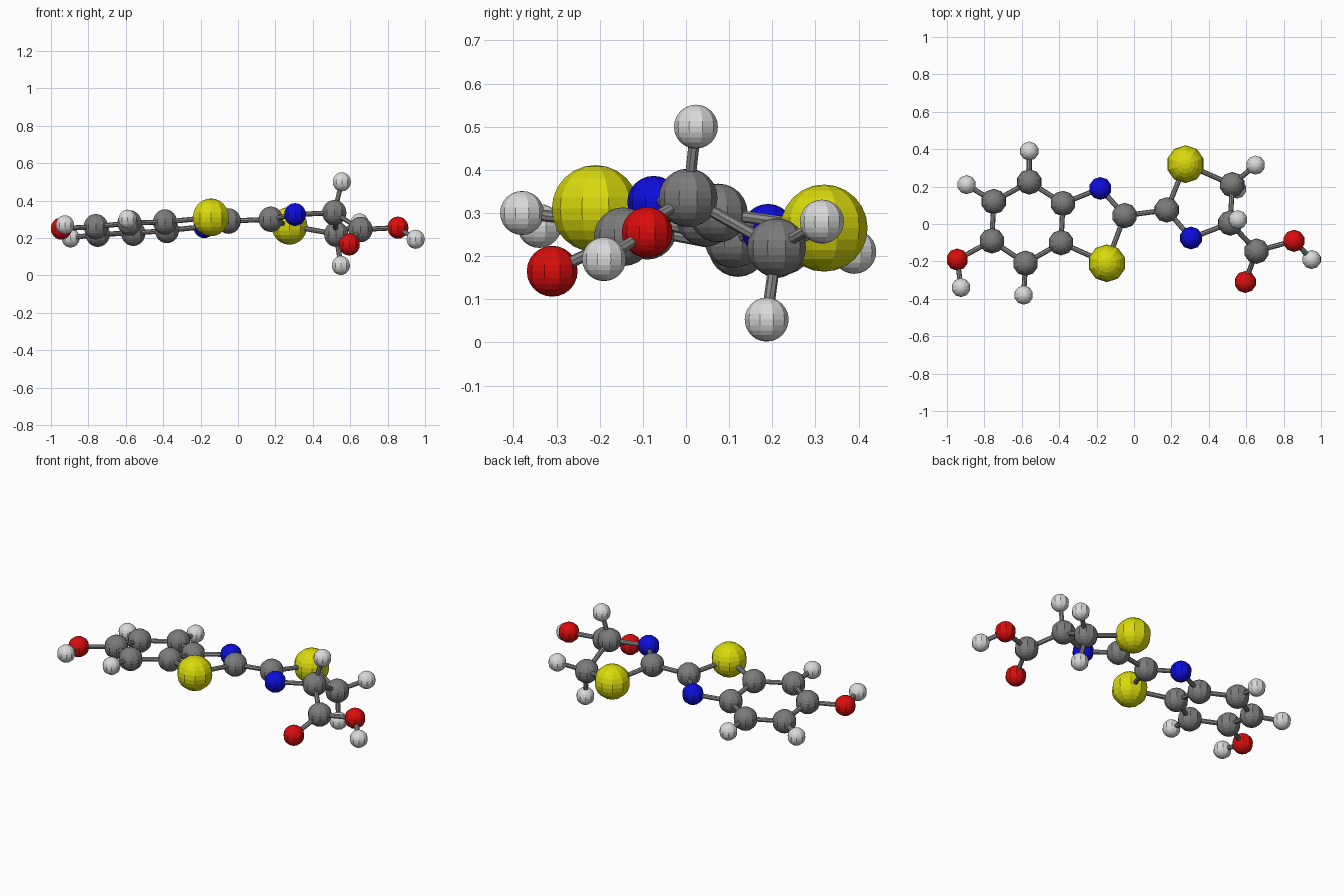
import bpy
import bmesh
from mathutils import Vector

default_cube = bpy.data.objects.get("Cube")
if default_cube:
    bpy.data.objects.remove(default_cube, do_unlink=True)


def make_material(name, colour):
    material = bpy.data.materials.new(name)
    material.use_nodes = True
    material.diffuse_color = (*colour, 1)
    shader = material.node_tree.nodes["Principled BSDF"]
    shader.inputs["Base Color"].default_value = (*colour, 1)
    return material


def add_object(name, mesh, location):
    part = bpy.data.objects.new(name, mesh)
    part.location = location
    bpy.context.collection.objects.link(part)
    return part


def sphere_mesh(name, radius, material):
    mesh = bpy.data.meshes.new(name)
    bm = bmesh.new()
    bmesh.ops.create_uvsphere(bm, u_segments=10, v_segments=12, radius=radius)
    bm.to_mesh(mesh)
    bm.free()
    mesh.materials.append(material)
    return mesh


def rod(name, start, end, radius, material):
    axis = end - start
    mesh = bpy.data.meshes.new(name)
    bm = bmesh.new()
    bmesh.ops.create_cone(bm, cap_ends=True, segments=8, radius1=radius,
                          radius2=radius, depth=axis.length)
    bm.to_mesh(mesh)
    bm.free()
    mesh.materials.append(material)
    part = add_object(name, mesh, (start + end) / 2)
    part.rotation_mode = "QUATERNION"
    part.rotation_quaternion = axis.to_track_quat("Z", "Y")


# One faceted ball mesh per element
balls = {
    "carbon": sphere_mesh("carbon_ball", 0.068, make_material("carbon grey", (0.2, 0.2, 0.2))),
    "hydrogen": sphere_mesh("hydrogen_ball", 0.051, make_material("hydrogen white", (0.7, 0.7, 0.7))),
    "oxygen": sphere_mesh("oxygen_ball", 0.059, make_material("oxygen red", (0.7, 0.004, 0.004))),
    "nitrogen": sphere_mesh("nitrogen_ball", 0.061, make_material("nitrogen blue", (0.004, 0.004, 0.7))),
    "sulfur": sphere_mesh("sulfur_ball", 0.101, make_material("sulfur yellow", (0.7, 0.7, 0.004))),
}
bond_grey = make_material("bond grey", (0.25, 0.25, 0.25))

# Atom centres, named by element and place in the molecule
atoms = {
    # six-sided ring with its hydroxyl group
    "carbon_ring_back_outer": (-0.75, 0.12, 0.22),
    "carbon_ring_back": (-0.56, 0.225, 0.225),
    "carbon_ring_back_inner": (-0.38, 0.11, 0.24),
    "carbon_ring_front_inner": (-0.39, -0.10, 0.285),
    "carbon_ring_front": (-0.58, -0.21, 0.28),
    "carbon_ring_front_outer": (-0.76, -0.09, 0.26),
    "hydrogen_ring_back_outer": (-0.895, 0.21, 0.2),
    "hydrogen_ring_back": (-0.56, 0.39, 0.21),
    "hydrogen_ring_front": (-0.59, -0.38, 0.3),
    "oxygen_hydroxyl": (-0.945, -0.19, 0.25),
    "hydrogen_hydroxyl": (-0.925, -0.34, 0.27),
    # fused five-sided ring
    "nitrogen_fused": (-0.18, 0.19, 0.26),
    "carbon_fused_tip": (-0.05, 0.045, 0.29),
    "sulfur_fused": (-0.145, -0.21, 0.31),
    # end five-sided ring
    "carbon_end_tip": (0.175, 0.075, 0.3),
    "sulfur_end": (0.275, 0.32, 0.265),
    "nitrogen_end": (0.305, -0.075, 0.325),
    "carbon_end_back": (0.525, 0.21, 0.22),
    "carbon_end_front": (0.515, 0.005, 0.335),
    "hydrogen_end_side": (0.65, 0.315, 0.28),
    "hydrogen_end_below": (0.55, 0.187, 0.053),
    "hydrogen_end_above": (0.555, 0.023, 0.5),
    # acid group
    "carbon_acid": (0.655, -0.145, 0.245),
    "oxygen_acid_front": (0.595, -0.31, 0.165),
    "oxygen_acid_side": (0.855, -0.09, 0.255),
    "hydrogen_acid": (0.95, -0.19, 0.193),
}
atoms = {name: Vector(centre) for name, centre in atoms.items()}
for name, centre in atoms.items():
    add_object(name, balls[name.split("_")[0]], centre)

# Chains of neighbouring atoms, joined by bonds
chains = [
    "carbon_ring_back_outer carbon_ring_back carbon_ring_back_inner "
    "carbon_ring_front_inner carbon_ring_front carbon_ring_front_outer carbon_ring_back_outer",
    "carbon_ring_back_outer hydrogen_ring_back_outer",
    "carbon_ring_back hydrogen_ring_back",
    "carbon_ring_front hydrogen_ring_front",
    "carbon_ring_front_outer oxygen_hydroxyl hydrogen_hydroxyl",
    "carbon_ring_back_inner nitrogen_fused carbon_fused_tip sulfur_fused carbon_ring_front_inner",
    "carbon_fused_tip carbon_end_tip",
    "carbon_end_tip sulfur_end carbon_end_back carbon_end_front nitrogen_end carbon_end_tip",
    "hydrogen_end_side carbon_end_back hydrogen_end_below",
    "hydrogen_end_above carbon_end_front carbon_acid oxygen_acid_side hydrogen_acid",
    "carbon_acid oxygen_acid_front",
]
for chain in chains:
    names = chain.split()
    for first, second in zip(names, names[1:]):
        rod("bond_" + first + "_to_" + second, atoms[first], atoms[second], 0.0135, bond_grey)
